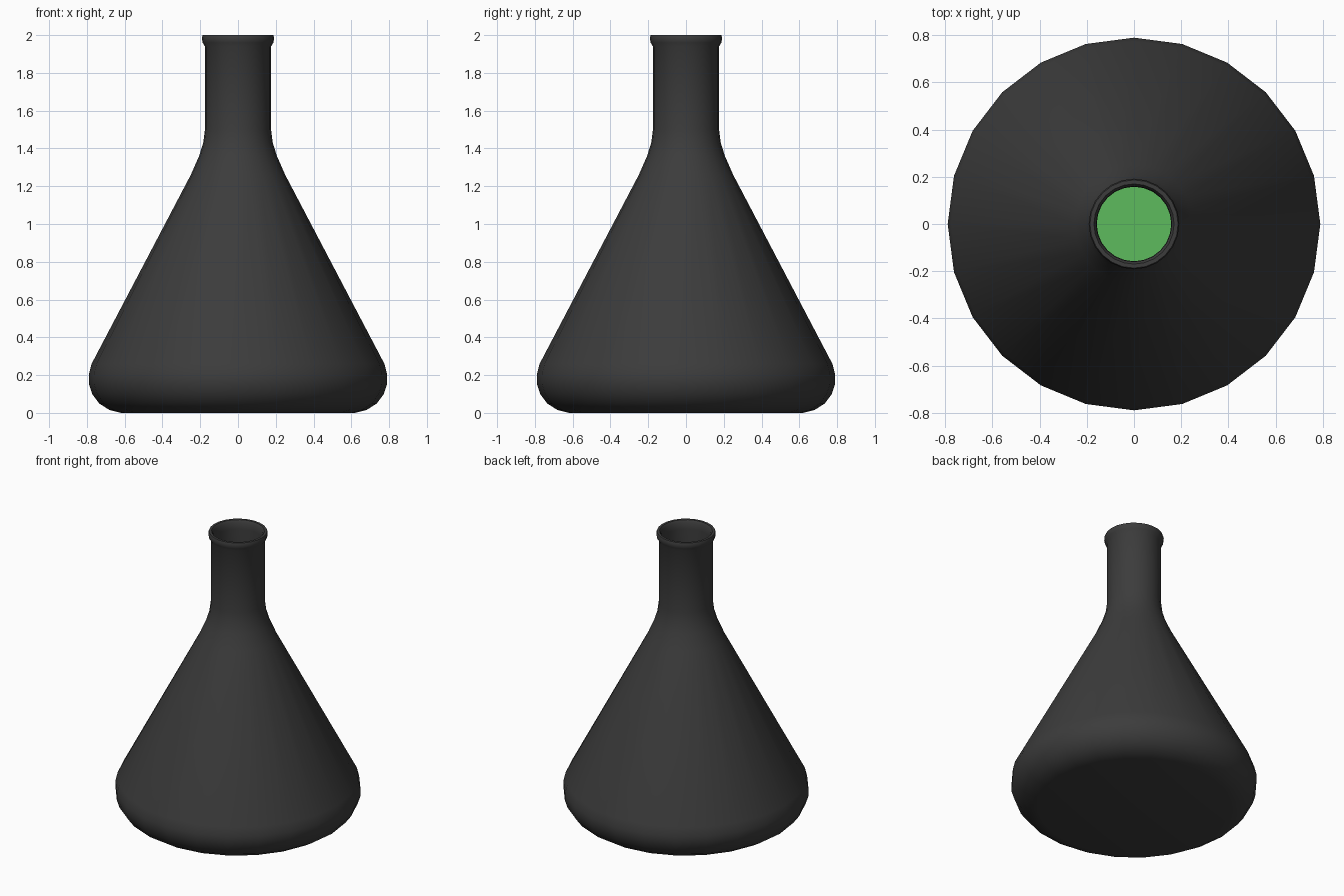
import bpy, bmesh, math

if "Cube" in bpy.data.objects:
    bpy.data.objects.remove(bpy.data.objects["Cube"])

SIDES = 24
WALL = 0.017


def material(name, color):
    mat = bpy.data.materials.new(name)
    mat.diffuse_color = (*color, 1)
    mat.use_nodes = True
    mat.node_tree.nodes["Principled BSDF"].inputs["Base Color"].default_value = mat.diffuse_color
    return mat


def lathe(name, profile, mat):
    """Revolve an (r, z) profile around the z axis; r = 0 ends become poles."""
    bm = bmesh.new()
    rings = []
    for r, z in profile:
        if r == 0:
            rings.append([bm.verts.new((0, 0, z))] * SIDES)
        else:
            rings.append([bm.verts.new((r * math.cos(a), r * math.sin(a), z))
                          for a in (math.tau * i / SIDES for i in range(SIDES))])
    for low, high in zip(rings, rings[1:]):
        for i in range(SIDES):
            j = (i + 1) % SIDES
            corners = list(dict.fromkeys((low[i], low[j], high[j], high[i])))
            bm.faces.new(corners)
    bmesh.ops.recalc_face_normals(bm, faces=bm.faces)
    mesh = bpy.data.meshes.new(name)
    bm.to_mesh(mesh)
    bm.free()
    mesh.materials.append(mat)
    obj = bpy.data.objects.new(name, mesh)
    bpy.context.collection.objects.link(obj)
    bpy.ops.object.select_all(action='DESELECT')
    obj.select_set(True)
    bpy.context.view_layer.objects.active = obj
    bpy.ops.object.shade_smooth_by_angle(angle=math.radians(40))
    return obj


# Outer flask outline: rounded base, cone, neck
base = [(0.62, 0), (0.68, 0.015), (0.735, 0.05), (0.772, 0.1),
        (0.79, 0.155), (0.79, 0.2), (0.775, 0.26)]
neck = [(0.25, 1.26), (0.206, 1.36), (0.184, 1.43), (0.175, 1.5), (0.175, 1.94)]
lip = [(0.187, 1.96), (0.192, 1.985), (0.187, 2.0), (0.17, 2.0), (0.16, 1.985)]

# Inner wall follows the outer one at the glass thickness
inner_base = [(r - WALL, max(z, WALL)) for r, z in base]
inner_base[0] = (0.62, WALL)
inner_base[1] = (0.67, 0.03)
inner_neck = [(r - WALL, z) for r, z in neck]

flask = lathe("flask_glass",
              [(0, 0)] + base + neck + lip
              + inner_neck[::-1] + inner_base[::-1] + [(0, WALL)],
              material("dark_glass", (0.045, 0.045, 0.045)))

# Liquid filling the lower part of the cone
level = 0.8
t = (level - 0.26) / (1.26 - 0.26)
top_r = 0.775 + t * (0.25 - 0.775) - WALL
gap = 0.004
liquid = lathe("liquid",
               [(0, WALL + gap)]
               + [(r - gap, z + gap) for r, z in inner_base]
               + [(top_r - gap, level), (0, level)],
               material("green_liquid", (0.11, 0.5, 0.11)))
